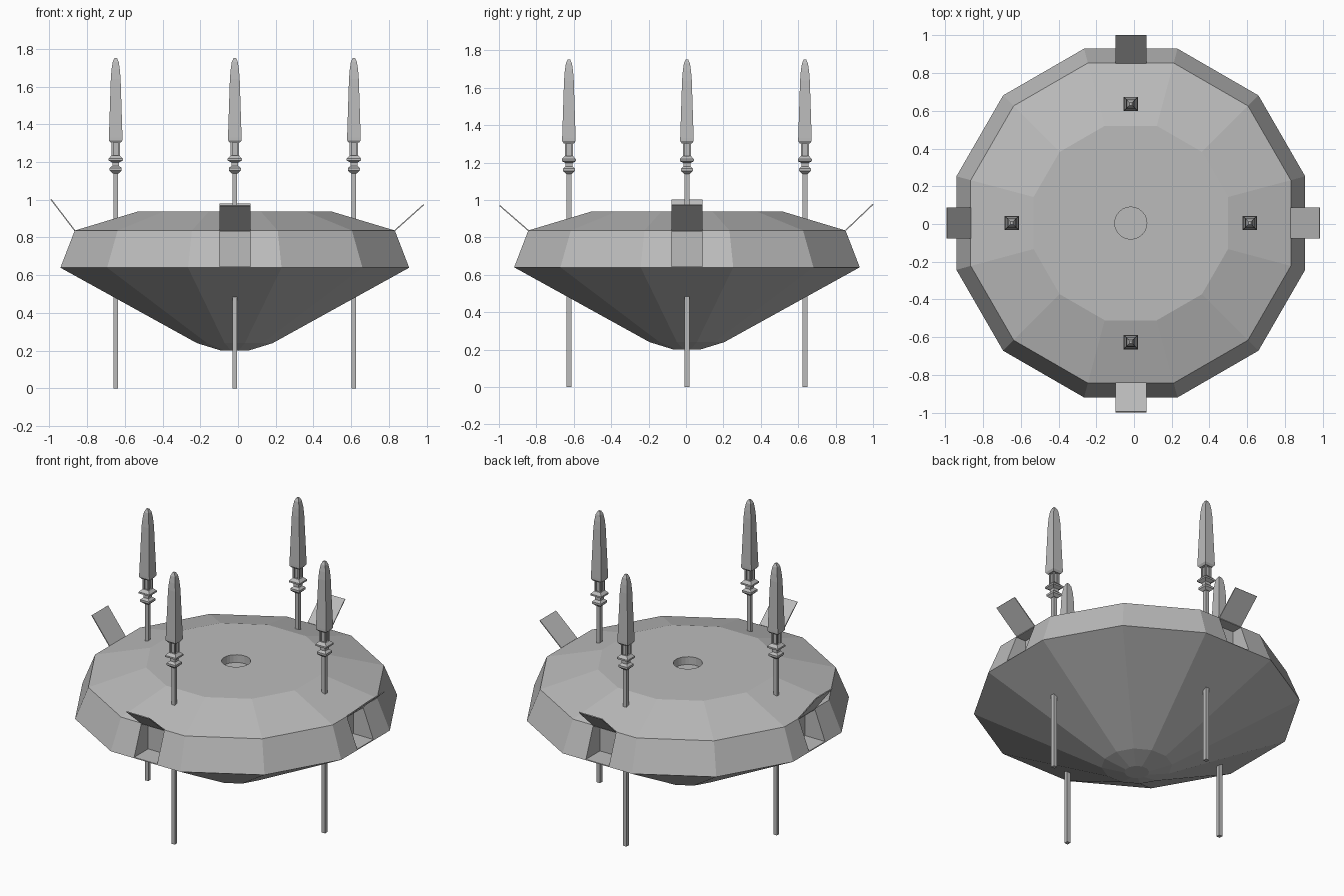
import bpy, bmesh, math
from mathutils import Vector, Matrix

if "Cube" in bpy.data.objects:
    bpy.data.objects.remove(bpy.data.objects["Cube"])

CX, CY = -0.017, 0.005          # centre axis of the vessel

grey = bpy.data.materials.new("plain_grey")
grey.diffuse_color = (0.5, 0.5, 0.5, 1)
grey.use_nodes = True
grey.node_tree.nodes["Principled BSDF"].inputs["Base Color"].default_value = grey.diffuse_color


def finish(bm, name, mat=grey):
    bmesh.ops.recalc_face_normals(bm, faces=bm.faces)
    me = bpy.data.meshes.new(name)
    bm.to_mesh(me)
    bm.free()
    ob = bpy.data.objects.new(name, me)
    bpy.context.collection.objects.link(ob)
    me.materials.append(mat)
    return ob


def lathe(bm, profile, n, cx=0.0, cy=0.0):
    """Closed n-sided solid from (apothem, z) rings, flats facing the axes."""
    rings = []
    for a, z in profile:
        r = a / math.cos(math.pi / n)
        rings.append([bm.verts.new((cx + r * math.cos(2 * math.pi * (i + .5) / n),
                                    cy + r * math.sin(2 * math.pi * (i + .5) / n), z))
                      for i in range(n)])
    for lo, hi in zip(rings, rings[1:]):
        for i in range(n):
            j = (i + 1) % n
            bm.faces.new((lo[i], lo[j], hi[j], hi[i]))
    bm.faces.new(rings[0][::-1])
    bm.faces.new(rings[-1])


def box(bm, lo, hi, mat=Matrix()):
    lo, hi = Vector(lo), Vector(hi)
    size = hi - lo
    m = mat @ Matrix.Translation((lo + hi) / 2) @ Matrix.Diagonal((*size, 1))
    bmesh.ops.create_cube(bm, size=1, matrix=m)


def around(k):
    return Matrix.Translation((CX, CY, 0)) @ Matrix.Rotation(k * math.pi / 2, 4, 'Z')


# Twelve-sided body
bm = bmesh.new()
lathe(bm, [(.07, .2), (.2, .24), (.924, .64), (.848, .837), (.515, .937)], 12, CX, CY)
body = finish(bm, "hull")

# Cutter: four side hatch openings and the round hole on top
bm = bmesh.new()
for k in range(4):
    box(bm, (.78, -.082, .645), (1.05, .082, .831), around(k))
bmesh.ops.create_cone(bm, cap_ends=True, segments=24, radius1=.085, radius2=.085,
                      depth=.1, matrix=Matrix.Translation((CX, CY, .937)))
cutter = finish(bm, "opening_cutter")
cutter.hide_render = True
cutter.hide_viewport = True
cutter.display_type = 'WIRE'
mod = body.modifiers.new("openings", 'BOOLEAN')
mod.operation = 'DIFFERENCE'
mod.solver = 'EXACT'
mod.object = cutter

# Raised hatch flaps: right, back, left, front
for k, (side, run, rise) in enumerate([("right", .153, .137), ("back", .147, .14),
                                       ("left", .126, .165), ("front", .153, .133)]):
    bm = bmesh.new()
    tilt = Matrix.Rotation(-math.atan2(rise, run), 4, 'Y')
    box(bm, (0, -.082, -.003), (math.hypot(run, rise), .082, .003),
        around(k) @ Matrix.Translation((.848, 0, .837)) @ tilt)
    finish(bm, side + "_hatch_flap")

# Four spears standing through the hull
for k, side in enumerate(("right", "back", "left", "front")):
    p = around(k) @ Vector((.631, 0, 0))
    x, y = p.x, p.y
    bm = bmesh.new()
    lathe(bm, [(.0125, 0), (.0125, 1.31)], 4, x, y)
    finish(bm, side + "_shaft")

    bm = bmesh.new()
    lathe(bm, [(.016, 1.14), (.032, 1.155), (.032, 1.168), (.018, 1.18), (.018, 1.197),
               (.038, 1.208), (.038, 1.218), (.022, 1.235)], 4, x, y)
    for sx in (-1, 1):
        for sy in (-1, 1):
            lathe(bm, [(.005, 1.225), (.005, 1.31)], 4, x + sx * .017, y + sy * .017)
    finish(bm, side + "_collar")

    bm = bmesh.new()
    lathe(bm, [(.027, 1.302), (.036, 1.315), (.036, 1.33), (.026, 1.64), (.022, 1.69),
               (.016, 1.73), (.007, 1.75)], 4, x, y)
    finish(bm, side + "_blade")
